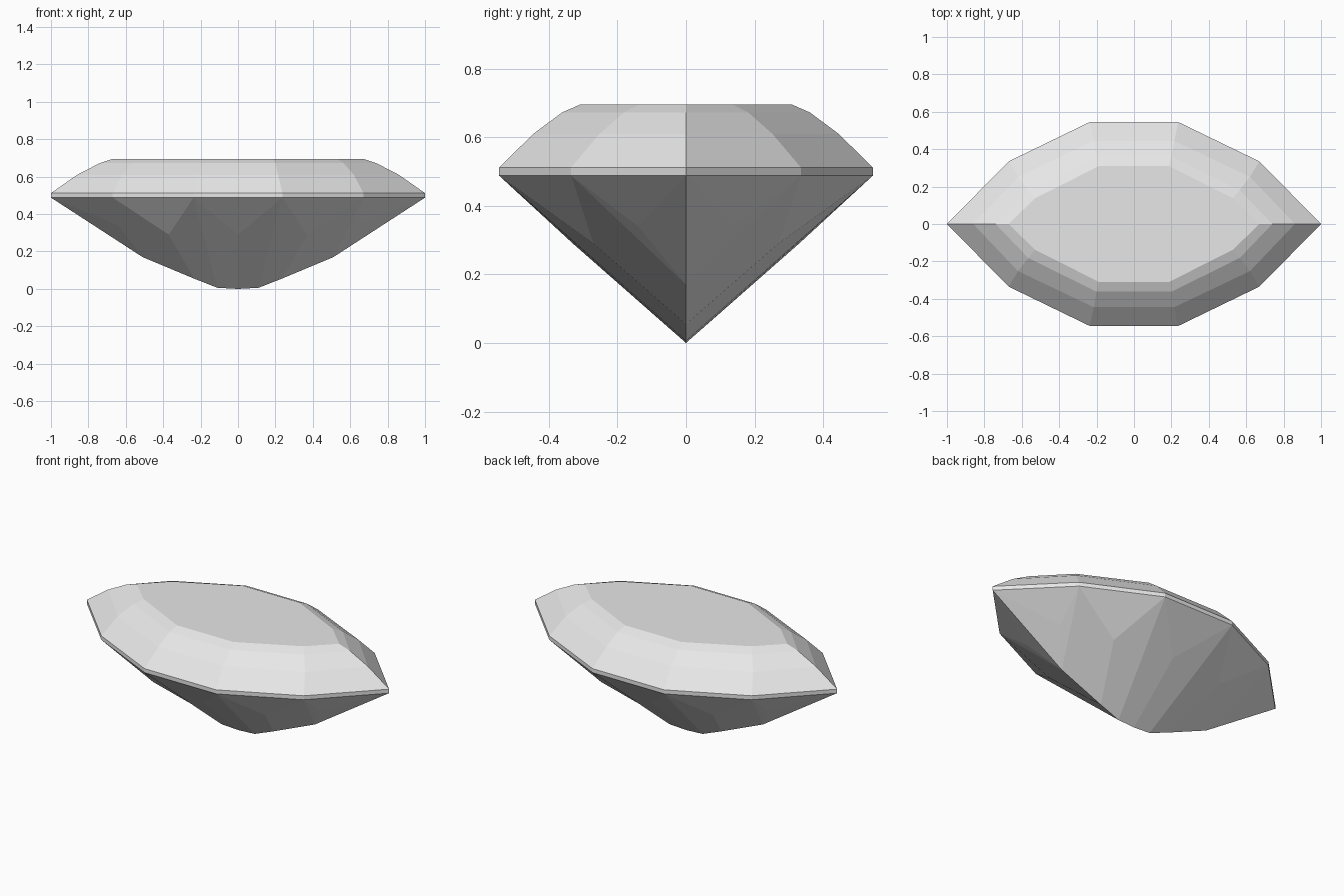
import bpy
import bmesh

# Remove the default object
cube = bpy.data.objects.get("Cube")
if cube:
    bpy.data.objects.remove(cube, do_unlink=True)

# Single pale grey stone material
stone = bpy.data.materials.new("pale_grey_stone")
stone.use_nodes = True
grey = (0.8, 0.8, 0.8, 1.0)
stone.diffuse_color = grey
stone.node_tree.nodes["Principled BSDF"].inputs["Base Color"].default_value = grey

bm = bmesh.new()


def ring(tip, shoulder, side, z):
    """Ten-sided marquise outline from one quadrant, mirrored in x and y."""
    (sx, sy), (mx, my) = shoulder, side
    half = [(tip, 0), (sx, sy), (mx, my), (-mx, my), (-sx, sy)]
    return [bm.verts.new((s * x, s * y, z)) for s in (1, -1) for x, y in half]


def bridge(lower, upper):
    count = len(lower)
    for i in range(count):
        j = (i + 1) % count
        bm.faces.new((lower[i], lower[j], upper[j], upper[i]))


# Girdle band, stepped crown and flat table
rings = [
    ring(1.0, (0.67, 0.335), (0.237, 0.545), 0.488),
    ring(1.0, (0.67, 0.335), (0.237, 0.545), 0.512),
    ring(0.86, (0.62, 0.252), (0.215, 0.445), 0.61),
    ring(0.74, (0.565, 0.182), (0.20, 0.362), 0.672),
    ring(0.67, (0.53, 0.137), (0.187, 0.31), 0.695),
]
for lower, upper in zip(rings, rings[1:]):
    bridge(lower, upper)
bm.faces.new(rings[-1])

# Pavilion: girdle points, facet apexes and keel points of one quadrant
points = {
    "g0": (1.0, 0, 0.488), "g1": (0.67, 0.335, 0.488), "g2": (0.237, 0.545, 0.488),
    "a0": (0.64, 0.14, 0.34), "a1": (0.37, 0.27, 0.29), "a2": (0, 0.33, 0.29),
    "k0": (0.51, 0, 0.17), "k1": (0.235, 0, 0.055), "k2": (0.11, 0, 0.006),
    "k3": (0, 0, 0), "gm": (0, 0.545, 0.488),
}
facets = ["g0 g1 a0", "g0 a0 k0", "g1 a0 k0", "g1 k0 k1 a1", "g1 g2 a1",
          "g2 a1 k1 k2", "g2 k2 k3 a2"]
for mx in (1, -1):
    for my in (1, -1):
        verts = {n: bm.verts.new((mx * x, my * y, z))
                 for n, (x, y, z) in points.items() if n != "gm"}
        for facet in facets:
            bm.faces.new([verts[n] for n in facet.split()])

# Triangular facet below each long side
for my in (1, -1):
    gx, gy, gz = points["g2"]
    ax, ay, az = points["a2"]
    bm.faces.new([bm.verts.new(p) for p in
                  ((gx, my * gy, gz), (-gx, my * gy, gz), (ax, my * ay, az))])

# Weld into one closed, flat-shaded stone
bmesh.ops.remove_doubles(bm, verts=bm.verts, dist=0.0005)
bmesh.ops.recalc_face_normals(bm, faces=bm.faces)
mesh = bpy.data.meshes.new("marquise_gem")
bm.to_mesh(mesh)
bm.free()
mesh.materials.append(stone)
bpy.context.collection.objects.link(bpy.data.objects.new("marquise_gem", mesh))
